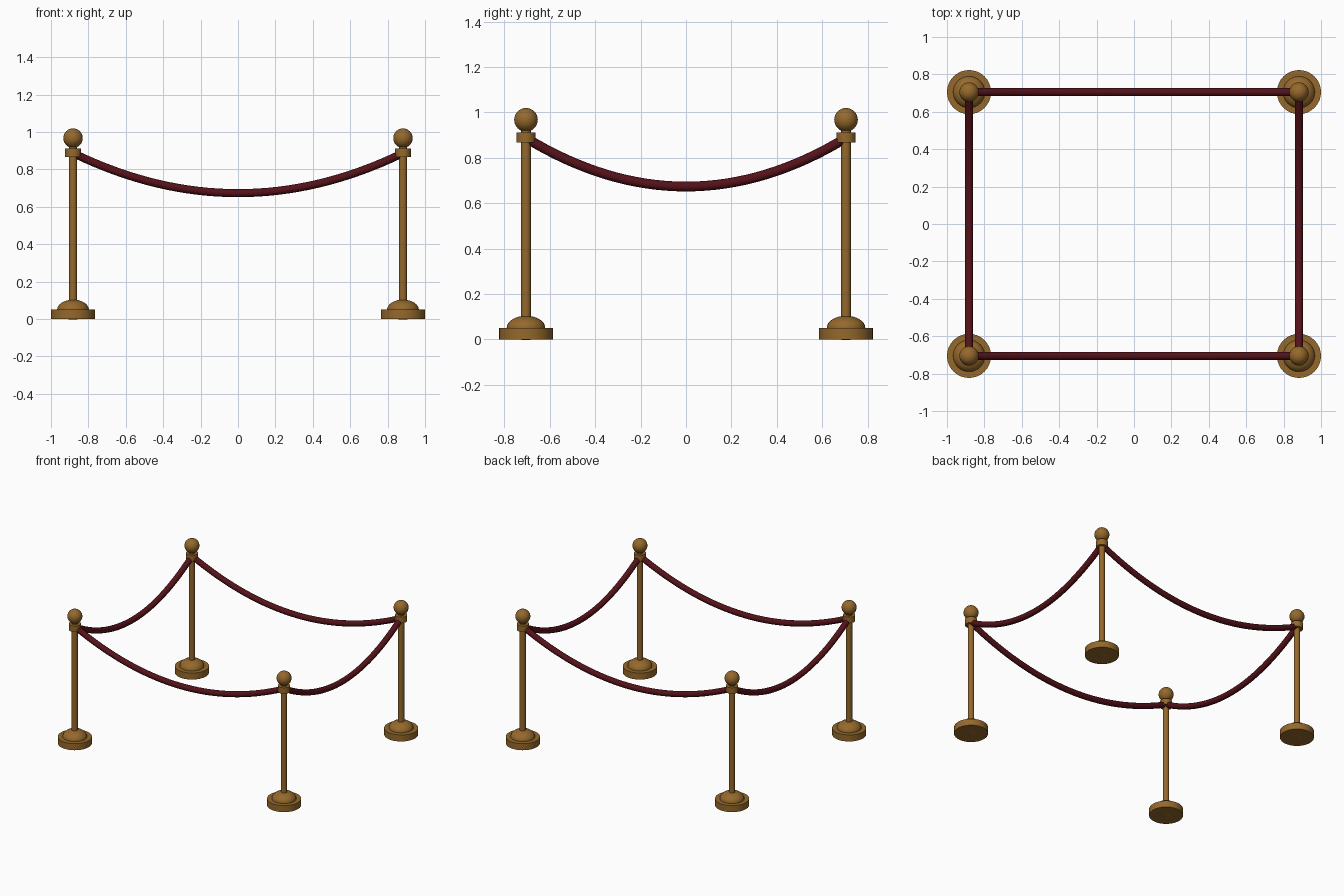
import bpy, math

if "Cube" in bpy.data.objects:
    bpy.data.objects.remove(bpy.data.objects["Cube"])

PX, PY = 0.882, 0.705      # post positions
ROPE_R, LOW, HIGH = 0.0215, 0.673, 0.887


def material(name, rgb):
    m = bpy.data.materials.new(name)
    m.diffuse_color = (*rgb, 1)
    m.use_nodes = True
    m.node_tree.nodes["Principled BSDF"].inputs["Base Color"].default_value = m.diffuse_color
    return m


brass = material("brass", (0.30, 0.14, 0.025))
velvet = material("velvet", (0.09, 0.006, 0.010))


def finish(name, mat):
    ob = bpy.context.object
    ob.name = name
    ob.data.materials.append(mat)
    bpy.ops.object.shade_smooth_by_angle(angle=math.radians(40))
    return ob


def cylinder(name, x, y, r, z0, z1):
    bpy.ops.mesh.primitive_cylinder_add(vertices=32, radius=r, depth=z1 - z0,
                                        location=(x, y, (z0 + z1) / 2))
    return finish(name, brass)


def ball(name, x, y, z, r, squash=1.0):
    bpy.ops.mesh.primitive_uv_sphere_add(segments=32, ring_count=16, radius=r,
                                         location=(x, y, z))
    bpy.context.object.scale.z = squash
    return finish(name, brass)


def stanchion(tag, x, y):
    cylinder(tag + "_base", x, y, 0.118, 0, 0.05)
    ball(tag + "_base_dome", x, y, 0.05, 0.085, 0.63)
    cylinder(tag + "_post", x, y, 0.0215, 0.05, 0.93)
    cylinder(tag + "_collar", x, y, 0.042, 0.866, 0.912)
    ball(tag + "_finial", x, y, 0.967, 0.052)


def rope(name, a, b, steps=32):
    # sagging parabola between two posts, swept with a round section
    cu = bpy.data.curves.new(name, 'CURVE')
    cu.dimensions = '3D'
    cu.bevel_depth = ROPE_R
    cu.bevel_resolution = 4
    cu.use_fill_caps = True
    sp = cu.splines.new('POLY')
    sp.points.add(steps)
    for i, p in enumerate(sp.points):
        t = i / steps
        z = LOW + (HIGH - LOW) * (2 * t - 1) ** 2
        p.co = (a[0] + (b[0] - a[0]) * t, a[1] + (b[1] - a[1]) * t, z, 1)
    ob = bpy.data.objects.new(name, cu)
    bpy.context.collection.objects.link(ob)
    bpy.ops.object.select_all(action='DESELECT')
    ob.select_set(True)
    bpy.context.view_layer.objects.active = ob
    bpy.ops.object.convert(target='MESH')
    finish(name, velvet)


# four stanchions, then a rope along each side
corners = [("front_left", -PX, -PY), ("front_right", PX, -PY),
           ("back_right", PX, PY), ("back_left", -PX, PY)]
for c in corners:
    stanchion(*c)
for i, side in enumerate(("front", "right", "back", "left")):
    rope(side + "_rope", corners[i][1:], corners[(i + 1) % 4][1:])
